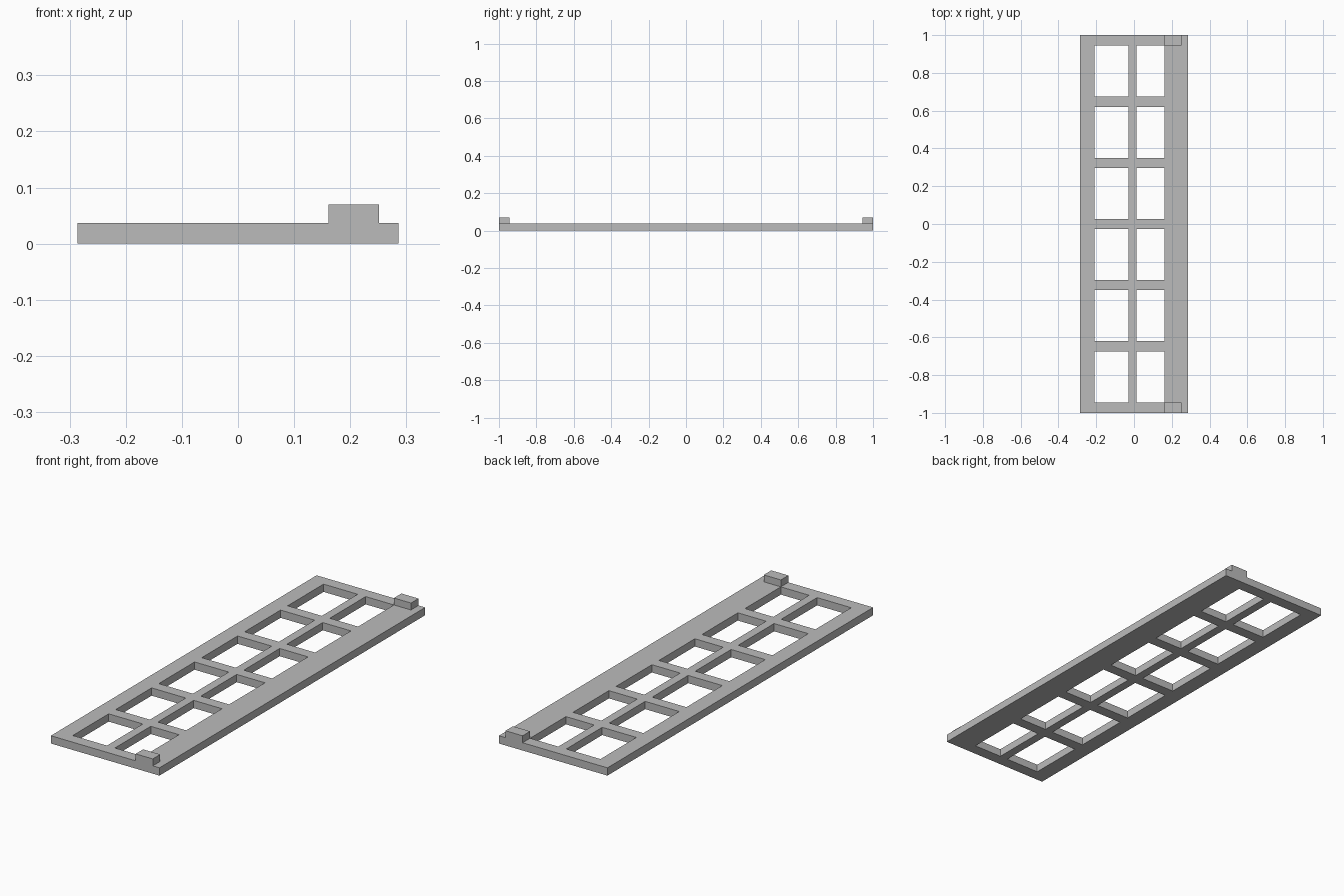
import bpy
import bmesh

cube = bpy.data.objects.get("Cube")
if cube:
    bpy.data.objects.remove(cube, do_unlink=True)

THICK, TAB_TOP = 0.037, 0.07
OPENING, PITCH, ROWS = 0.27, 0.3235, 6

grey = bpy.data.materials.new("plain grey")
grey.use_nodes = True
colour = (0.5, 0.5, 0.5, 1)
grey.diffuse_color = colour
grey.node_tree.nodes["Principled BSDF"].inputs["Base Color"].default_value = colour

# Lines of the lattice: columns 1 and 3 and every odd row hold openings
xs = [-0.286, -0.21, -0.03, 0.012, 0.161, 0.251, 0.286]
ys = [-1.0]
for row in range(ROWS):
    centre = (row - (ROWS - 1) / 2) * PITCH
    ys += [centre - OPENING / 2, centre + OPENING / 2]
ys.append(1.0)


def raise_faces(bm, faces, height):
    """Extrude faces straight up and return the new top faces."""
    geom = bmesh.ops.extrude_face_region(bm, geom=faces)["geom"]
    verts = [g for g in geom if isinstance(g, bmesh.types.BMVert)]
    bmesh.ops.translate(bm, verts=verts, vec=(0, 0, height))
    return [g for g in geom if isinstance(g, bmesh.types.BMFace)]


# Flat lattice with the window cells left out
bm = bmesh.new()
grid = [[bm.verts.new((x, y, 0)) for x in xs] for y in ys]
for j in range(len(ys) - 1):
    for i in range(len(xs) - 1):
        if not (i in (1, 3) and j % 2 == 1):
            bm.faces.new((grid[j][i], grid[j][i + 1],
                          grid[j + 1][i + 1], grid[j + 1][i]))
bmesh.ops.delete(bm, geom=[v for v in bm.verts if not v.link_faces], context='VERTS')

# Panel thickness; keep the underside closed
bottom = bm.faces[:]
copy = bmesh.ops.duplicate(bm, geom=bottom)["geom"]
underside = [g for g in copy if isinstance(g, bmesh.types.BMFace)]
top = raise_faces(bm, bottom, THICK)
bmesh.ops.reverse_faces(bm, faces=underside)
bmesh.ops.remove_doubles(bm, verts=bm.verts[:], dist=0.0001)

# Raised end tabs, flush with both short ends
tabs = []
for f in bm.faces:
    c = f.calc_center_median()
    if c.z > THICK - 0.001 and xs[4] < c.x < xs[5] and abs(c.y) > ys[-2]:
        tabs.append(f)
raise_faces(bm, tabs, TAB_TOP - THICK)
bmesh.ops.recalc_face_normals(bm, faces=bm.faces[:])

mesh = bpy.data.meshes.new("lattice_panel")
bm.to_mesh(mesh)
bm.free()
mesh.materials.append(grey)
panel = bpy.data.objects.new("lattice_panel", mesh)
bpy.context.collection.objects.link(panel)
